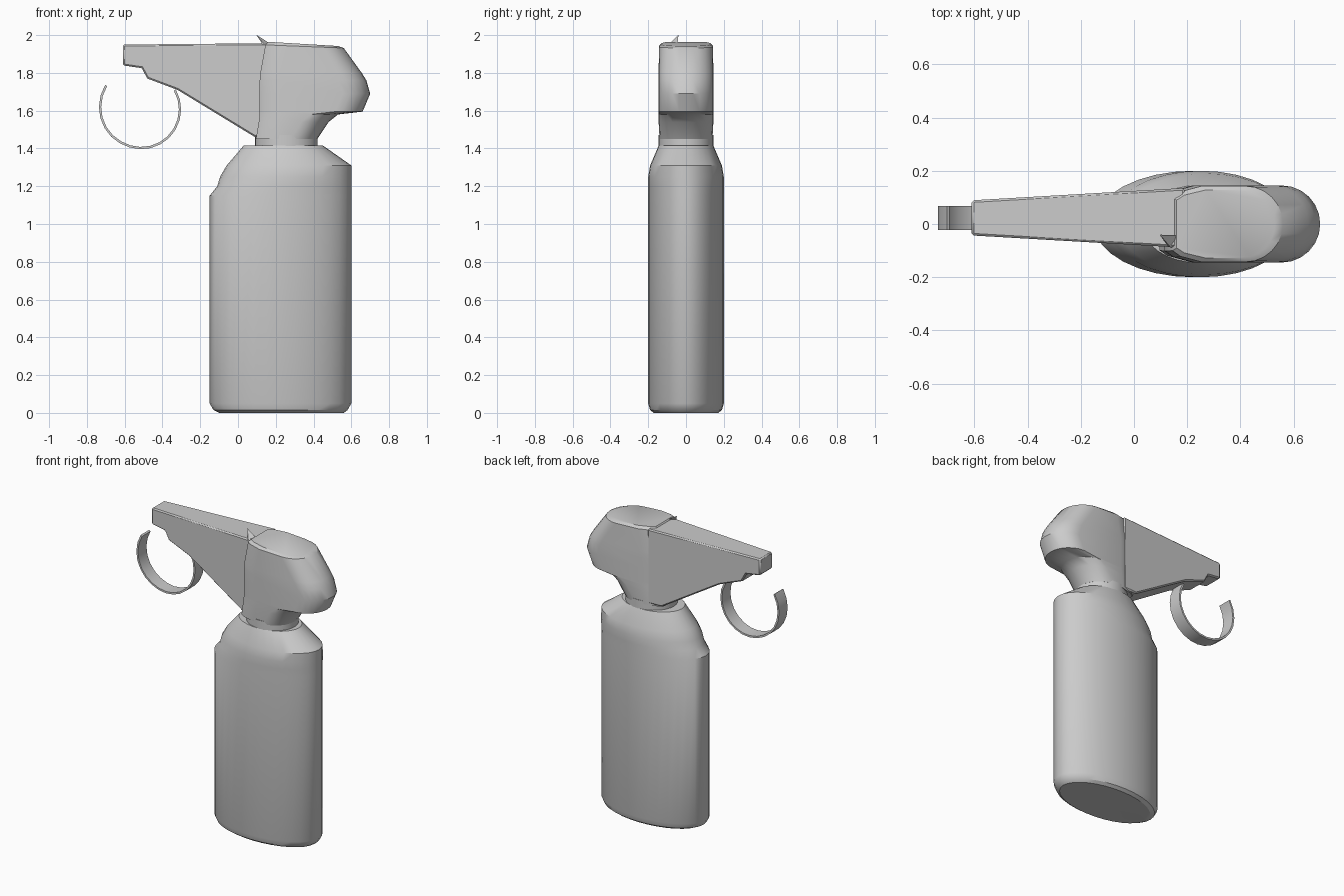
import bpy, bmesh, math
from mathutils import Vector

cube = bpy.data.objects.get("Cube")
if cube:
    bpy.data.objects.remove(cube)

grey = bpy.data.materials.new("plain grey")
grey.use_nodes = True
colour = (0.6, 0.6, 0.6, 1)
grey.diffuse_color = colour
grey.node_tree.nodes["Principled BSDF"].inputs["Base Color"].default_value = colour


def finish(bm, name, angle=30):
    bmesh.ops.recalc_face_normals(bm, faces=bm.faces)
    mesh = bpy.data.meshes.new(name)
    bm.to_mesh(mesh)
    bm.free()
    mesh.materials.append(grey)
    ob = bpy.data.objects.new(name, mesh)
    bpy.context.collection.objects.link(ob)
    bpy.ops.object.select_all(action="DESELECT")
    ob.select_set(True)
    bpy.context.view_layer.objects.active = ob
    bpy.ops.object.shade_smooth_by_angle(angle=math.radians(angle))
    return ob


def loft(name, rings, angle=30, closed=False):
    """Skin equal-length rings, capping the ends unless the rings are closed."""
    bm = bmesh.new()
    loops = [[bm.verts.new(p) for p in ring] for ring in rings]
    for a, b in zip(loops, loops[1:]):
        n = len(a)
        for i in range(n):
            j = (i + 1) % n
            bm.faces.new((a[i], a[j], b[j], b[i]))
    bm.faces.new(loops[0])
    bm.faces.new(loops[-1])
    return finish(bm, name, angle)


def ellipse(z, x0, x1, half, n=32):
    cx, rx = (x0 + x1) / 2, (x1 - x0) / 2
    return [(cx + rx * math.cos(math.tau * i / n),
             half * math.sin(math.tau * i / n), z) for i in range(n)]


# Bottle with a shoulder that leans in on the trigger side
loft("bottle", [ellipse(*r) for r in (
    (0, -0.10, 0.56, 0.17), (0.015, -0.13, 0.58, 0.19), (0.05, -0.15, 0.6, 0.2),
    (1.15, -0.15, 0.6, 0.2), (1.2, -0.11, 0.6, 0.2), (1.25, -0.095, 0.6, 0.2),
    (1.31, -0.06, 0.6, 0.19), (1.415, 0.03, 0.45, 0.145))])

# Neck collar
loft("neck", [ellipse(1.4, 0.09, 0.42, 0.145), ellipse(1.47, 0.09, 0.42, 0.145)])


# Pump head: tapered front, round back
def head_ring(z, front, back, half, tilt=0):
    start = back - half
    side = [(front, 0.7 * half), (front + 0.03, 0.85 * half),
            (min(front + 0.11, start), half)]
    arc = [(start + half * math.sin(math.pi * i / 12),
            half * math.cos(math.pi * i / 12)) for i in range(13)]
    outline = side + arc + [(x, -y) for x, y in reversed(side)]
    return [(x, y, z - tilt * (x - 0.15)) for x, y in outline]


loft("pump_head", [head_ring(*r) for r in (
    (1.45, 0.095, 0.42, 0.14), (1.54, 0.11, 0.48, 0.145), (1.58, 0.115, 0.53, 0.145),
    (1.595, 0.115, 0.66, 0.145), (1.69, 0.115, 0.7, 0.145), (1.76, 0.115, 0.68, 0.145),
    (1.8, 0.118, 0.655, 0.145), (1.948, 0.145, 0.56, 0.143, 0.04),
    (1.965, 0.16, 0.53, 0.128, 0.06))], 35)

# Nozzle arm: side profile, narrowing towards the tip
profile = [(-0.61, 1.95), (-0.61, 1.84), (-0.51, 1.825), (-0.48, 1.77),
           (-0.32, 1.71), (0.09, 1.46), (0.19, 1.46), (0.19, 1.957)]


def arm_y(x, side):
    return 0.023 + side * (0.066 + 0.058 * (x + 0.61))


arm = loft("nozzle_arm", [[(x, arm_y(x, s), z) for x, z in profile] for s in (-1, 1)], 20)
bevel = arm.modifiers.new("soft edges", "BEVEL")
bevel.width = 0.008
bevel.segments = 1
bevel.limit_method = "ANGLE"
bevel.angle_limit = math.radians(60)

# Trigger: curved ribbon swept along an arc
trigger = []
steps = 16
for i in range(steps + 1):
    t = i / steps
    a = math.radians(30 - 244 * t)
    r = 0.205 + 0.02 * max(0, t - 0.6) / 0.4
    out = Vector((math.cos(a), 0, math.sin(a)))
    centre = Vector((-0.512, 0, 1.607))
    trigger.append([centre + out * (r + d) + Vector((0, y, 0))
                    for d, y in ((-0.006, -0.022), (-0.006, 0.068),
                                 (0.006, 0.068), (0.006, -0.022))])
loft("trigger", trigger, 40)

# Thin raised sliver on top of the seam
loft("top_sliver", [
    [(0.17, -0.045, 1.955), (0.13, -0.085, 1.95), (0.14, -0.09, 1.95)],
    [(0.1, -0.04, 2.0), (0.098, -0.043, 2.0), (0.1, -0.044, 1.998)]])
